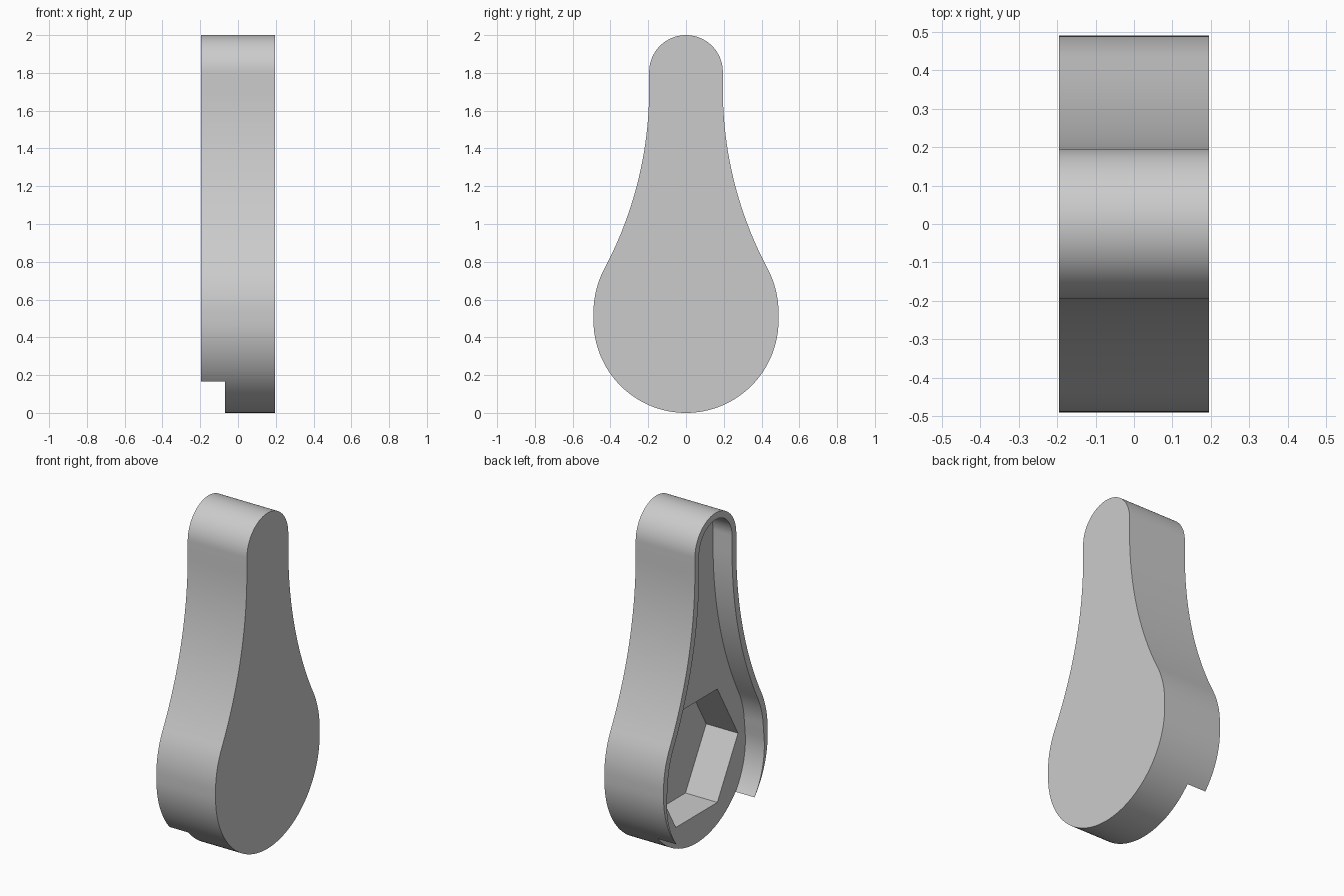
import bpy, bmesh, math
from math import sin, cos, pi, radians

cube = bpy.data.objects.get("Cube")
if cube:
    bpy.data.objects.remove(cube, do_unlink=True)

RIGHT, LEFT, FLOOR, POCKET = 0.195, -0.195, -0.07, 0.14
WALL, WALL_END = 0.04, 0.165

grey = bpy.data.materials.new("plain grey")
grey.use_nodes = True
colour = (0.6, 0.6, 0.6, 1)
grey.diffuse_color = colour
grey.node_tree.nodes["Principled BSDF"].inputs["Base Color"].default_value = colour


def arc(cy, cz, r, start, end, steps):
    """Points on an arc with their outward normals (angles in degrees)."""
    out = []
    for i in range(steps + 1):
        a = radians(start + (end - start) * i / steps)
        out.append((cy + r * cos(a), cz + r * sin(a), cos(a), sin(a)))
    return out


def half_profile():
    """Positive-y half of the outline, from the bottom to the crown."""
    bowl = arc(0, 0.49, 0.49, -90, 0, 32)
    shoulder = arc(-0.01, 0.53, 0.5, 0, 28, 10)
    y, z, ny, nz = shoulder[-1]
    r = (y - 0.195) / (1 - ny)
    flank = [(py, pz, -ny, -nz) for py, pz, ny, nz in
             arc(0.195 + r, z + r * nz, r, 208, 180, 24)]
    crown = arc(0, 1.805, 0.195, 0, 90, 20)
    return bowl + shoulder + flank[1:] + crown


def mirrored(half):
    return half + [(-y, z) for y, z in reversed(half) if abs(y) > 1e-5]


def prism(name, points, x0, x1):
    """Extrude a closed y-z outline along x."""
    bm = bmesh.new()
    face = bm.faces.new([bm.verts.new((x0, y, z)) for y, z in points])
    top = bmesh.ops.extrude_face_region(bm, geom=[face])["geom"]
    bmesh.ops.translate(bm, vec=(x1 - x0, 0, 0),
                        verts=[v for v in top if isinstance(v, bmesh.types.BMVert)])
    bmesh.ops.recalc_face_normals(bm, faces=bm.faces)
    mesh = bpy.data.meshes.new(name)
    bm.to_mesh(mesh)
    bm.free()
    mesh.materials.append(grey)
    obj = bpy.data.objects.new(name, mesh)
    bpy.context.collection.objects.link(obj)
    return obj


def carve(body, cutter):
    cutter.hide_render = True
    mod = body.modifiers.new("carve", "BOOLEAN")
    mod.operation, mod.solver, mod.object = "DIFFERENCE", "EXACT", cutter
    bpy.ops.object.select_all(action="DESELECT")
    bpy.context.view_layer.objects.active = body
    body.select_set(True)
    bpy.ops.object.modifier_apply(modifier=mod.name)
    bpy.data.objects.remove(cutter, do_unlink=True)


# Lever body
profile = half_profile()
body = prism("lever_body", mirrored([(y, z) for y, z, _, _ in profile]), LEFT, RIGHT)

# Shallow recess: even rim that tapers away and opens at the bottom
inner = [(0, -0.1), (0.5, -0.1)]
for y, z, ny, nz in profile:
    if z > 0.13:
        t = WALL * min(1, (z - WALL_END) / (0.55 - WALL_END))
        inner.append((max(y - ny * t, 0), z - nz * t))
carve(body, prism("recess_cutter", mirrored(inner), LEFT - 0.1, FLOOR))

# Hexagonal pocket in the recess floor
hexagon = [(0.39 * cos(i * pi / 3), 0.505 + 0.39 * sin(i * pi / 3)) for i in range(6)]
carve(body, prism("hex_cutter", hexagon, FLOOR - 0.05, POCKET))

bpy.ops.object.shade_smooth_by_angle(angle=radians(25))
